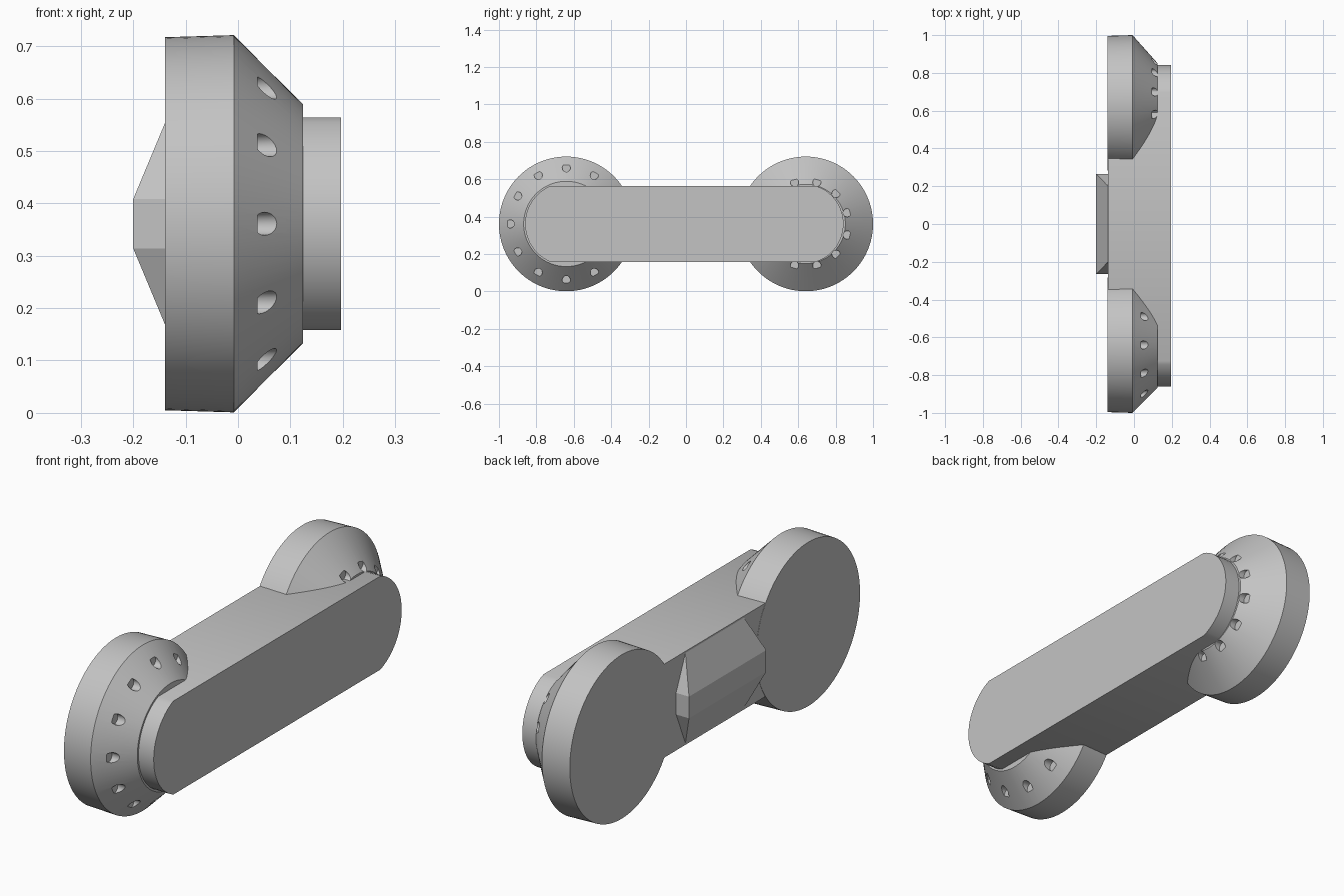
import bpy, bmesh, math
from mathutils import Matrix, Vector

if "Cube" in bpy.data.objects:
    bpy.data.objects.remove(bpy.data.objects["Cube"])

MID = 0.361          # height of the shared centre line
BACK = -0.138        # plane of the flat back

grey = bpy.data.materials.new("plain grey")
grey.use_nodes = True
grey.diffuse_color = (0.55, 0.55, 0.55, 1)
grey.node_tree.nodes["Principled BSDF"].inputs["Base Color"].default_value = grey.diffuse_color


def make_object(name, bm):
    bmesh.ops.recalc_face_normals(bm, faces=bm.faces)
    mesh = bpy.data.meshes.new(name)
    bm.to_mesh(mesh)
    bm.free()
    mesh.materials.append(grey)
    obj = bpy.data.objects.new(name, mesh)
    bpy.context.collection.objects.link(obj)
    return obj


def activate(obj):
    bpy.ops.object.select_all(action='DESELECT')
    obj.select_set(True)
    bpy.context.view_layer.objects.active = obj


def smooth(obj):
    activate(obj)
    bpy.ops.object.shade_smooth_by_angle(angle=math.radians(30))


def loft(name, sections):
    """Join matching (x, outline) sections, with caps at both ends."""
    bm = bmesh.new()
    rings = [[bm.verts.new((x, y, MID + z)) for y, z in outline] for x, outline in sections]
    n = len(rings[0])
    for a, b in zip(rings, rings[1:]):
        for i in range(n):
            j = (i + 1) % n
            bm.faces.new((a[i], a[j], b[j], b[i]))
    bm.faces.new(rings[0])
    bm.faces.new(rings[-1])
    return make_object(name, bm)


def circle(cy, r, n=96):
    return [(cy + r * math.cos(2 * math.pi * i / n), r * math.sin(2 * math.pi * i / n))
            for i in range(n)]


def drill(obj, cy, ring, radius, floor, offset):
    """Sink a ring of twelve flat-bottomed holes along x."""
    bm = bmesh.new()
    for i in range(12):
        a = math.radians(30 * i + offset)
        centre = Vector((floor + 0.1, cy + ring * math.cos(a), MID + ring * math.sin(a)))
        bmesh.ops.create_cone(bm, cap_ends=True, segments=20, radius1=radius,
                              radius2=radius, depth=0.2,
                              matrix=Matrix.Translation(centre) @ Matrix.Rotation(math.pi / 2, 4, 'Y'))
    cutter = make_object("hole_cutter", bm)
    cutter.hide_render = True
    mod = obj.modifiers.new("holes", 'BOOLEAN')
    mod.operation, mod.solver, mod.object = 'DIFFERENCE', 'EXACT', cutter
    activate(obj)
    bpy.ops.object.modifier_apply(modifier=mod.name)
    bpy.data.objects.remove(cutter)


# End discs: short drum, chamfered cone, ring of holes
for name, cy, nose, ring, floor, offset in (
        ("front_disc", -0.64, 0.228, 0.300, 0.037, 0),
        ("back_disc", 0.64, 0.212, 0.230, 0.095, 15)):
    disc = loft(name, [(BACK - 0.001, circle(cy, 0.356)),
                       (-0.008, circle(cy, 0.360)),
                       (0.124, circle(cy, nose))])
    drill(disc, cy, ring, 0.022, floor, offset)
    smooth(disc)


# Connecting bar with flat sides and rounded ends
def arc(cy, r, half, side, n=24):
    top = math.asin(half / r)
    return [(cy + side * r * math.cos(t), side * r * math.sin(t))
            for t in (top * (2 * i / n - 1) for i in range(n + 1))]


HALF = 0.203
bar_outline = arc(0.628, 0.214, HALF, 1) + arc(-0.64, 0.22, HALF, -1)
bar = loft("connecting_bar", [(BACK, bar_outline), (0.197, bar_outline)])
smooth(bar)

# Faceted clip block on the back: six-sided base under a narrow ridge
bm = bmesh.new()
points = []
for s in (-1, 1):
    for t in (-1, 1):
        points += [(BACK + 0.001, s * 0.2, t * 0.198),
                   (BACK + 0.001, s * 0.265, t * 0.047),
                   (-0.2, s * 0.265, t * 0.047)]
verts = [bm.verts.new((x, y, MID + z)) for x, y, z in points]
bmesh.ops.convex_hull(bm, input=verts)
bmesh.ops.dissolve_limit(bm, angle_limit=0.01, verts=bm.verts, edges=bm.edges)
make_object("back_clip", bm)
